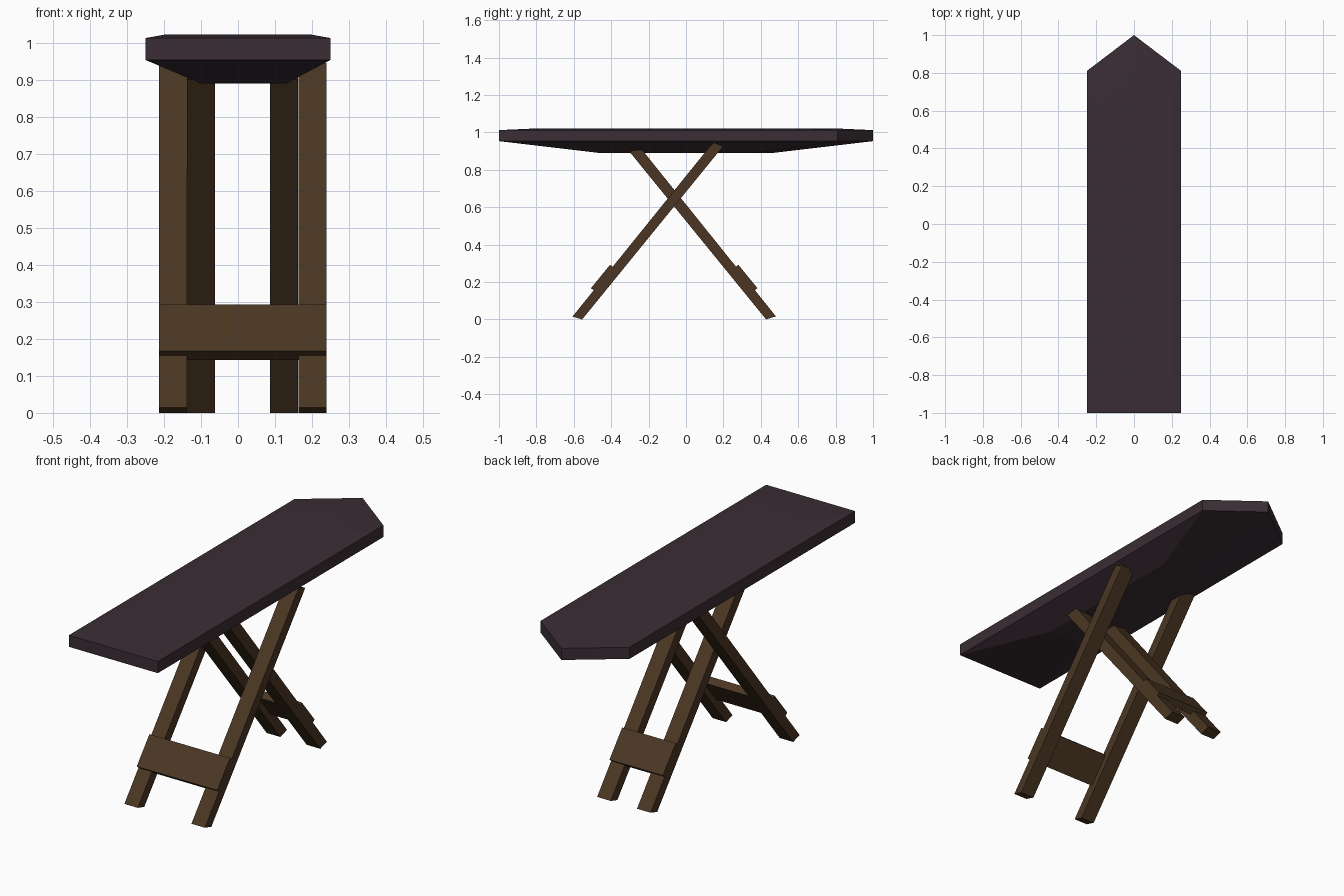
import bpy, bmesh

cube = bpy.data.objects.get("Cube")
if cube:
    bpy.data.objects.remove(cube)


def material(name, color):
    m = bpy.data.materials.new(name)
    m.use_nodes = True
    m.diffuse_color = (*color, 1)
    bsdf = next(n for n in m.node_tree.nodes if n.type == "BSDF_PRINCIPLED")
    bsdf.inputs["Base Color"].default_value = (*color, 1)
    return m


def loft(name, rings, mat):
    """Closed flat-faced solid through a list of matching point rings."""
    bm = bmesh.new()
    loops = [[bm.verts.new(p) for p in ring] for ring in rings]
    bm.faces.new(loops[0])
    bm.faces.new(loops[-1])
    for a, b in zip(loops, loops[1:]):
        for i in range(len(a)):
            j = (i + 1) % len(a)
            bm.faces.new((a[i], a[j], b[j], b[i]))
    bmesh.ops.recalc_face_normals(bm, faces=bm.faces)
    mesh = bpy.data.meshes.new(name)
    bm.to_mesh(mesh)
    bm.free()
    mesh.materials.append(mat)
    obj = bpy.data.objects.new(name, mesh)
    bpy.context.collection.objects.link(obj)
    return obj


def extrude_x(name, profile, x0, x1, mat):
    """Prism of a (y, z) side profile between two x positions."""
    return loft(name, [[(x, y, z) for y, z in profile] for x in (x0, x1)], mat)


cover = material("dark plum cover", (0.042, 0.026, 0.034))
wood = material("brown wood", (0.070, 0.037, 0.017))

# Padded board: pointed outline, slight crown on top, tapered underside
outline = [(-0.25, -1), (0.25, -1), (0.25, 0.81), (0, 1), (-0.25, 0.81)]
levels = [(0.465, 0.015, 0.89), (1, 0, 0.953), (1, 0, 1.012), (0.8, 0, 1.021)]
loft("board", [[(x * s + dx, y * s, z) for x, y in outline]
               for s, dx, z in levels], cover)

# Crossed leg frames: the outer pair leans back, the inner pair leans forward
front_leg = [(-0.607, 0.015), (-0.555, 0), (0.198, 0.925),
             (0.15, 0.945), (0.125, 0.922)]
back_leg = [(0.481, 0.016), (0.428, 0), (-0.305, 0.9), (-0.235, 0.907)]
for side, x in (("right", -0.2135), ("left", 0.1635)):
    extrude_x("front_leg_" + side, front_leg, x, x + 0.0755, wood)
for side, x in (("right", -0.138), ("left", 0.086)):
    extrude_x("back_leg_" + side, back_leg, x, x + 0.0765, wood)

# Braces fixed to the outside of each frame
brace = [(-0.508, 0.167), (-0.478, 0.143), (-0.376, 0.268), (-0.406, 0.292)]
extrude_x("front_brace", brace, -0.2135, 0.239, wood)
extrude_x("back_brace", [(-y - 0.126, z) for y, z in brace],
          -0.138, 0.1625, wood)
